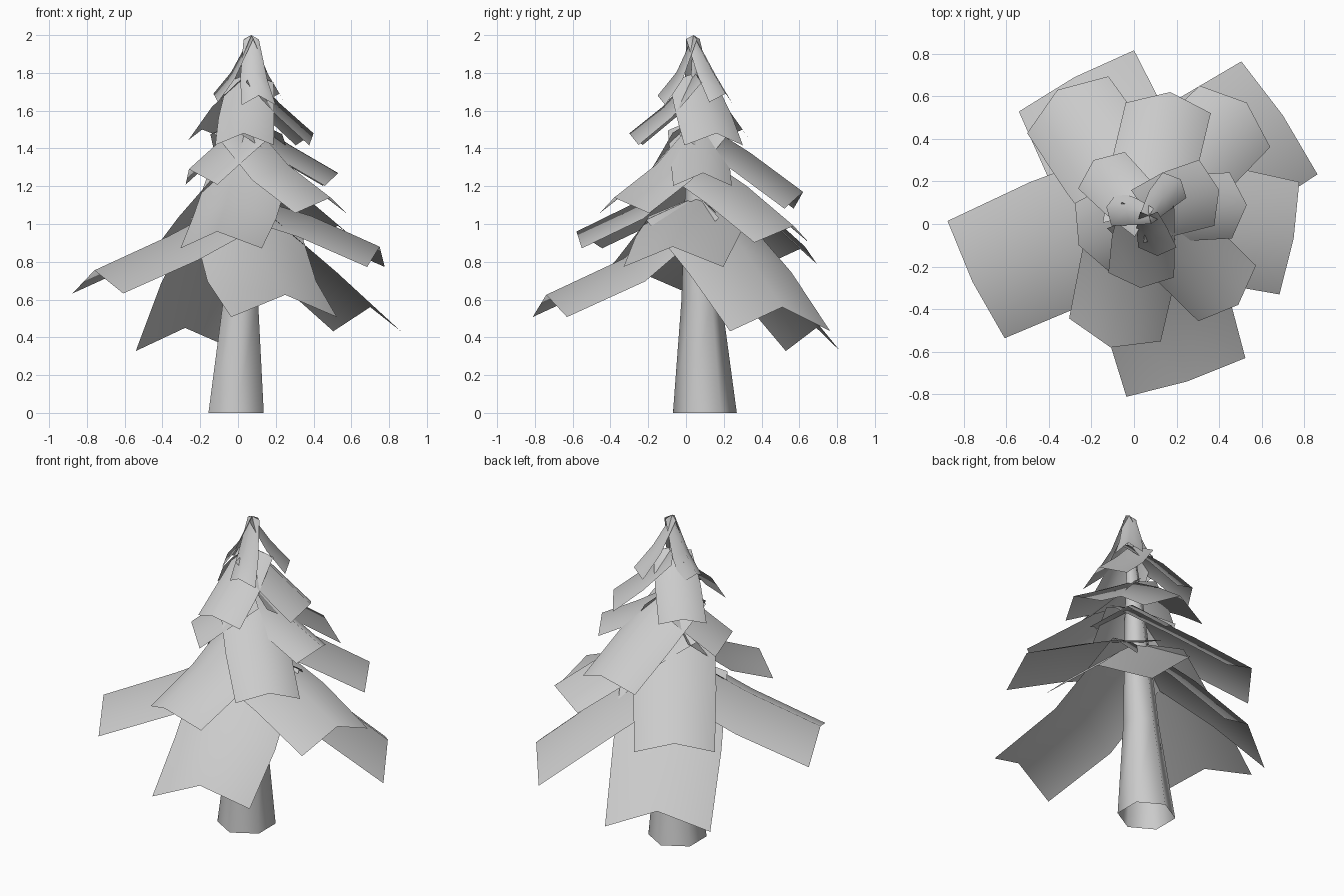
import bpy, math
from mathutils import Vector

cube = bpy.data.objects.get("Cube")
if cube:
    bpy.data.objects.remove(cube, do_unlink=True)

GREY = (0.6, 0.6, 0.6, 1)
grey = bpy.data.materials.new("plain_grey")
grey.use_nodes = True
grey.diffuse_color = GREY
grey.node_tree.nodes["Principled BSDF"].inputs["Base Color"].default_value = GREY

UP = Vector((0, 0, 1))


def axis(z):
    """Centre of the leaning trunk at height z."""
    return Vector((-0.01, 0.10, 0)).lerp(Vector((0.07, 0.04, 0)), z / 2) + UP * z


def add_smooth_mesh(name, verts, faces):
    mesh = bpy.data.meshes.new(name)
    mesh.from_pydata(verts, [], faces)
    mesh.materials.append(grey)
    for p in mesh.polygons:
        p.use_smooth = True
    bpy.context.collection.objects.link(bpy.data.objects.new(name, mesh))


# Trunk: open tapered six-sided tube along the leaning axis
SIDES = 6
rings = [(0, 0.169), (0.6, 0.106), (1.3, 0.062), (1.98, 0.004)]
verts, faces = [], []
for z, r in rings:
    for i in range(SIDES):
        a = math.pi / 2 + math.tau * i / SIDES
        verts.append(axis(z) + Vector((r * math.cos(a), r * math.sin(a), 0)))
for k in range(len(rings) - 1):
    for i in range(SIDES):
        j = (i + 1) % SIDES
        b = k * SIDES
        faces.append((b + i, b + j, b + j + SIDES, b + i + SIDES))
add_smooth_mesh("trunk", verts, faces)


def bough(name, shape, x, y, z, heading, width, slope):
    """Folded strip from the trunk axis to its tip, with a bend halfway."""
    root_z, pull, drop, mid_scale, root_scale = shape
    angle = math.radians(heading)
    out = Vector((math.cos(angle), math.sin(angle), 0))
    side = UP.cross(out)
    tip = Vector((x, y, z))
    inward = axis(z) - tip
    mid = tip + inward * 0.5 + UP * slope * inward.length * 0.5
    fold = out * pull + UP * drop * width
    verts = []
    for ridge, scale in ((axis(root_z), root_scale), (mid, mid_scale), (tip, 1)):
        half = side * width * 0.5
        verts += [ridge - (half + fold) * scale, ridge, ridge + (half - fold) * scale]
    faces = [(i, i + 3, i + 4, i + 1) for i in (0, 1, 3, 4)]
    add_smooth_mesh(name, verts, faces)


# Per tier: root height, edge pull-back, fold drop, middle and root width factors;
# then for each bough: ridge end x, y, z, heading, width and outer slope
tiers = {
    "bottom_bough": ((1.15, 0.02, 0.2, 1.03, 1.0), [
        (-0.76, -0.27, 0.755, 206, 0.613, 0.42),
        (0.25, -0.74, 0.625, 288, 0.588, 0.45),
        (0.75, -0.07, 0.88, 350, 0.537, 0.44),
        (0.70, 0.51, 0.56, 34, 0.64, 0.78),
        (-0.28, 0.69, 0.45, 118, 0.613, 1.10)]),
    "lower_bough": ((1.38, 0.085, 0.2, 1.03, 1.0), [
        (-0.11, -0.58, 0.96, 256, 0.444, 0.48),
        (0.53, 0.57, 0.99, 49, 0.44, 0.6),
        (-0.36, 0.63, 0.88, 125, 0.466, 0.75)]),
    "middle_bough": ((1.56, 0.075, 0.22, 1.0, 0.95), [
        (0.49, -0.38, 1.14, 314, 0.377, 0.55),
        (0.17, 0.62, 1.17, 83, 0.403, 0.72),
        (-0.26, -0.10, 1.29, 207, 0.37, 0.80),
        (0.53, 0.09, 1.27, 2, 0.31, 0.58)]),
    "upper_bough": ((1.80, 0.06, 0.2, 0.95, 0.8), [
        (0.03, -0.30, 1.48, 266, 0.31, 0.80),
        (0.40, 0.16, 1.48, 13, 0.318, 0.85),
        (-0.19, 0.30, 1.50, 128, 0.278, 1.00)]),
    "top_bough": ((2.0, 0.04, 0.28, 0.8, 0.45), [
        (-0.13, 0.08, 1.69, 169, 0.163, 1.2),
        (0.11, -0.15, 1.68, 270, 0.18, 1.2),
        (0.22, 0.21, 1.69, 43, 0.163, 1.2)]),
}
for tier, (shape, boughs) in tiers.items():
    for n, spec in enumerate(boughs, 1):
        bough(f"{tier}_{n}", shape, *spec)
